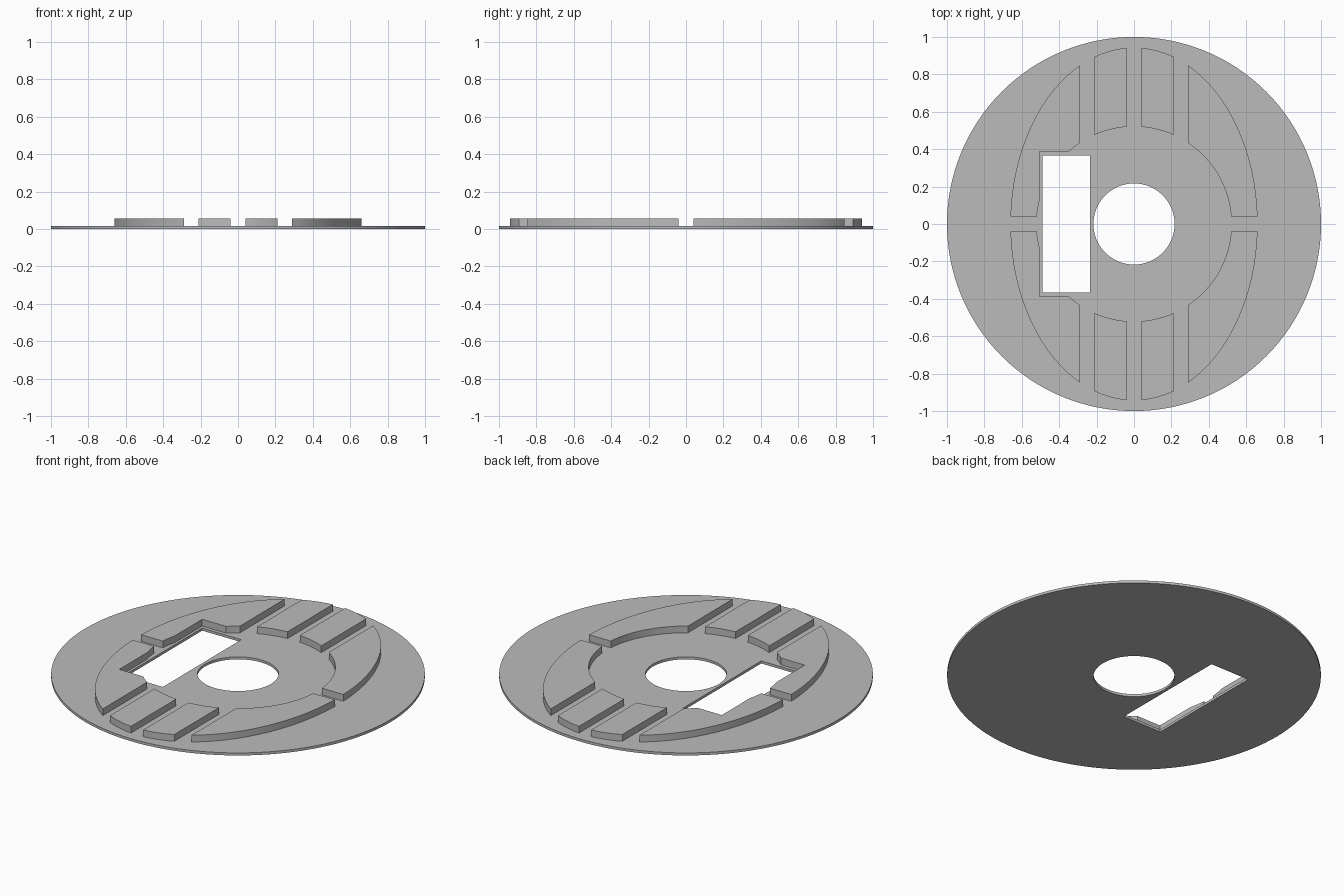
import bpy, bmesh, math

if "Cube" in bpy.data.objects:
    bpy.data.objects.remove(bpy.data.objects["Cube"])

grey = bpy.data.materials.new("plain grey")
grey.diffuse_color = (0.5, 0.5, 0.5, 1)
grey.use_nodes = True
grey.node_tree.nodes["Principled BSDF"].inputs["Base Color"].default_value = grey.diffuse_color

BASE, TOP = 0.015, 0.055       # plate top, pad top
A, B = 0.661, 0.943            # outer ellipse of the pads
R = 0.521                      # inner circle of the pads
GAP = 0.04                     # half width of the channels


def prism(name, loops, z0, z1):
    """Extrude an outline, with any holes, from z0 to z1."""
    bm = bmesh.new()
    edges = []
    for loop in loops:
        vs = [bm.verts.new((x, y, z0)) for x, y in loop]
        edges += [bm.edges.new((vs[i - 1], vs[i])) for i in range(len(vs))]
    bmesh.ops.triangle_fill(bm, use_beauty=True, use_dissolve=False, edges=edges)
    out = bmesh.ops.extrude_face_region(bm, geom=bm.faces[:], use_keep_orig=True)
    for g in out["geom"]:
        if isinstance(g, bmesh.types.BMVert):
            g.co.z = z1
    bmesh.ops.recalc_face_normals(bm, faces=bm.faces[:])
    me = bpy.data.meshes.new(name)
    bm.to_mesh(me)
    bm.free()
    me.materials.append(grey)
    ob = bpy.data.objects.new(name, me)
    bpy.context.collection.objects.link(ob)
    bpy.ops.object.select_all(action='DESELECT')
    ob.select_set(True)
    bpy.context.view_layer.objects.active = ob
    bpy.ops.object.shade_smooth_by_angle(angle=math.radians(20))


def arc(a, b, t0, t1, n):
    return [(a * math.cos(t0 + (t1 - t0) * i / n),
             b * math.sin(t0 + (t1 - t0) * i / n)) for i in range(n + 1)]


def circle(r, n):
    return arc(r, r, 0, 2 * math.pi, n)[:-1]


# Round plate with a centre hole and a rectangular slot
slot = [(-0.49, -0.366), (-0.235, -0.366), (-0.235, 0.366), (-0.49, 0.366)]
prism("base_plate", [circle(1, 128), circle(0.217, 64), slot], 0, BASE)

# Narrow pads between the ellipse and the inner circle
narrow = (arc(A, B, math.acos(0.21 / A), math.acos(GAP / A), 8)
          + arc(R, R, math.acos(GAP / R), math.acos(0.21 / R), 8))

# Wide side pads
outer = arc(A, B, math.asin(GAP / B), math.acos(0.29 / A), 24)
t_in, t_out = math.acos(0.29 / R), math.asin(GAP / R)
wide = outer + arc(R, R, t_in, t_out, 20)

# Wide side pads notched around the slot
nx, ny = 0.505, 0.387
notched = (outer + arc(R, R, t_in, math.asin(ny / R), 3) + [(nx, ny)]
           + arc(R, R, math.acos(nx / R), t_out, 4))

for sy, end in ((1, "back"), (-1, "front")):
    for sx, side in ((1, "right"), (-1, "left")):
        big = wide if sx > 0 else notched
        for kind, pts in (("narrow", narrow), ("wide", big)):
            prism(f"{kind}_pad_{end}_{side}",
                  [[(sx * x, sy * y) for x, y in pts]], BASE, TOP)
